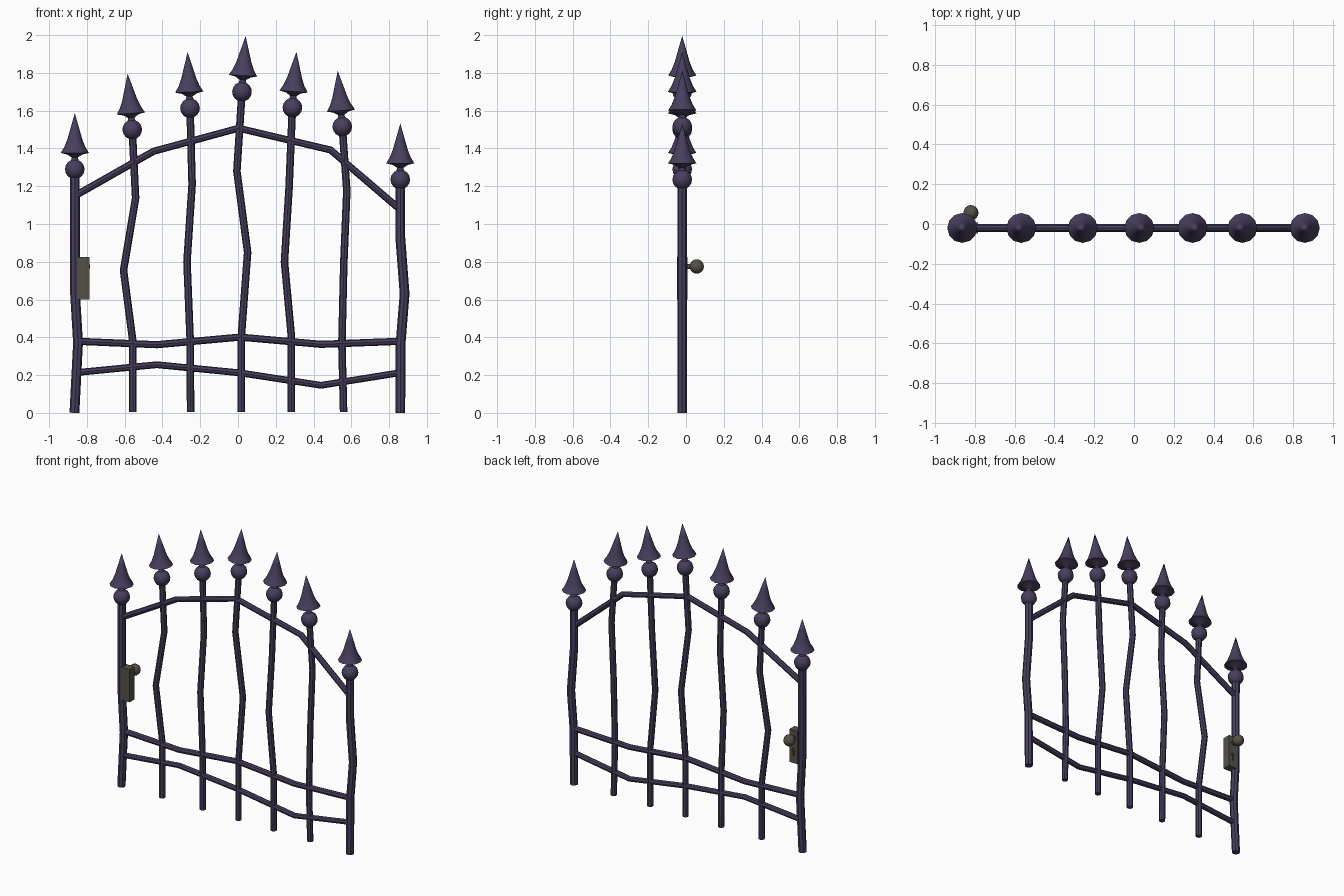
import bpy, bmesh, math
from mathutils import Vector

if "Cube" in bpy.data.objects:
    bpy.data.objects.remove(bpy.data.objects["Cube"])

Y = -0.02  # plane of the ironwork


def material(name, rgb):
    m = bpy.data.materials.new(name)
    m.diffuse_color = (*rgb, 1)
    m.use_nodes = True
    m.node_tree.nodes["Principled BSDF"].inputs["Base Color"].default_value = m.diffuse_color
    return m


iron = material("dark_iron", (0.065, 0.05, 0.11))
brass = material("tarnished_metal", (0.09, 0.085, 0.062))


def smooth(obj, degrees=40):
    bpy.ops.object.select_all(action='DESELECT')
    obj.select_set(True)
    bpy.context.view_layer.objects.active = obj
    bpy.ops.object.shade_smooth_by_angle(angle=math.radians(degrees))


def tube(name, pts, radius):
    """Bent round bar through (x, z) points."""
    cu = bpy.data.curves.new(name, 'CURVE')
    cu.dimensions = '3D'
    cu.bevel_depth = radius
    cu.bevel_resolution = 2
    cu.use_fill_caps = True
    s = cu.splines.new('POLY')
    s.points.add(len(pts) - 1)
    for p, (x, z) in zip(s.points, pts):
        p.co = (x, Y, z, 1)
    obj = bpy.data.objects.new(name, cu)
    bpy.context.collection.objects.link(obj)
    bpy.ops.object.select_all(action='DESELECT')
    obj.select_set(True)
    bpy.context.view_layer.objects.active = obj
    bpy.ops.object.convert(target='MESH')
    obj = bpy.context.view_layer.objects.active
    obj.data.materials.append(iron)
    smooth(obj)


# spear outline as (radius, height above ball centre)
SPEAR = [(0.024, 0.035), (0.016, 0.062), (0.040, 0.078), (0.075, 0.086),
         (0.056, 0.117), (0.040, 0.157), (0.022, 0.220), (0, 0.297)]


def finial(name, ball, tip):
    bm = bmesh.new()
    n = 12
    rings = []
    for r, h in SPEAR[:-1]:
        rings.append([bm.verts.new((r * math.cos(2 * math.pi * i / n),
                                    r * math.sin(2 * math.pi * i / n), h))
                      for i in range(n)])
    top = bm.verts.new((0, 0, SPEAR[-1][1]))
    bm.faces.new(rings[0][::-1])
    for a, b in zip(rings, rings[1:]):
        for i in range(n):
            j = (i + 1) % n
            bm.faces.new((a[i], a[j], b[j], b[i]))
    for i in range(n):
        bm.faces.new((rings[-1][i], rings[-1][(i + 1) % n], top))
    bmesh.ops.create_uvsphere(bm, u_segments=12, v_segments=8, radius=0.052)
    me = bpy.data.meshes.new(name)
    bm.to_mesh(me)
    bm.free()
    obj = bpy.data.objects.new(name, me)
    bpy.context.collection.objects.link(obj)
    obj.location = (ball[0], Y, ball[1])
    obj.rotation_euler.y = math.atan2(tip[0] - ball[0], tip[1] - ball[1])
    me.materials.append(iron)
    smooth(obj)


# uprights: name, radius, bend points ending at the ball centre, spear tip
UPRIGHTS = [
    ("left_post", 0.026, [(-.866, 0), (-.847, .37), (-.863, .64), (-.864, 1.29)], (-.864, 1.587)),
    ("bar_1", 0.02, [(-.557, .005), (-.557, .38), (-.606, .755), (-.542, 1.137), (-.56, 1.50)], (-.584, 1.793)),
    ("bar_2", 0.02, [(-.251, .005), (-.253, .38), (-.27, .80), (-.243, 1.21), (-.254, 1.613)], (-.267, 1.91)),
    ("bar_3", 0.02, [(.018, .005), (.018, .41), (.051, .85), (-.006, 1.28), (.021, 1.70)], (.04, 1.99)),
    ("bar_4", 0.02, [(.283, .005), (.283, .40), (.246, .80), (.27, 1.185), (.288, 1.616)], (.309, 1.905)),
    ("bar_5", 0.02, [(.559, .005), (.55, .365), (.56, .79), (.576, 1.175), (.552, 1.515)], (.528, 1.81)),
    ("right_post", 0.026, [(.859, 0), (.861, .37), (.882, .63), (.859, .93), (.859, 1.235)], (.859, 1.53)),
]
for name, r, pts, tip in UPRIGHTS:
    tube(name, pts, r)
    finial(name + "_finial", pts[-1], tip)

# cross rails
tube("top_rail", [(-.86, 1.151), (-.447, 1.385), (.003, 1.507), (.49, 1.392), (.86, 1.075)], 0.019)
tube("middle_rail", [(-.85, .379), (-.43, .361), (.01, .401), (.44, .363), (.86, .379)], 0.019)
tube("lower_rail", [(-.85, .214), (-.43, .255), (.01, .212), (.44, .146), (.86, .213)], 0.018)

# lock box with keyhole recess on the back
bpy.ops.mesh.primitive_cube_add(size=1, location=(-.817, Y, .7125))
box = bpy.context.object
box.name = "lock_box"
box.scale = (.063, .056, .223)
bpy.ops.object.transform_apply(location=False, rotation=False, scale=True)
box.data.materials.append(brass)


def cylinder(name, r, depth, loc):
    bpy.ops.mesh.primitive_cylinder_add(vertices=10, radius=r, depth=depth, location=loc,
                                        rotation=(math.pi / 2, 0, 0))
    obj = bpy.context.object
    obj.name = name
    return obj


hole = cylinder("keyhole_cutter", .012, .03, (-.817, .01, .69))
bpy.ops.mesh.primitive_cube_add(size=1, location=(-.817, .01, .668))
slot = bpy.context.object
slot.name = "key_slot_cutter"
slot.scale = (.01, .03, .036)
for cutter in (hole, slot):
    mod = box.modifiers.new(cutter.name, 'BOOLEAN')
    mod.object = cutter
    mod.operation = 'DIFFERENCE'
    mod.solver = 'EXACT'
    bpy.context.view_layer.objects.active = box
    bpy.ops.object.modifier_apply(modifier=mod.name)
    bpy.data.objects.remove(cutter)

# door knob on its stem
stem = cylinder("knob_stem", .014, .04, (-.82, .015, .775))
stem.data.materials.append(brass)
smooth(stem)
bpy.ops.mesh.primitive_uv_sphere_add(segments=12, ring_count=8, radius=.038,
                                     location=(-.82, .057, .775), rotation=(math.pi / 2, 0, 0))
knob = bpy.context.object
knob.name = "knob"
knob.data.materials.append(brass)
smooth(knob)
